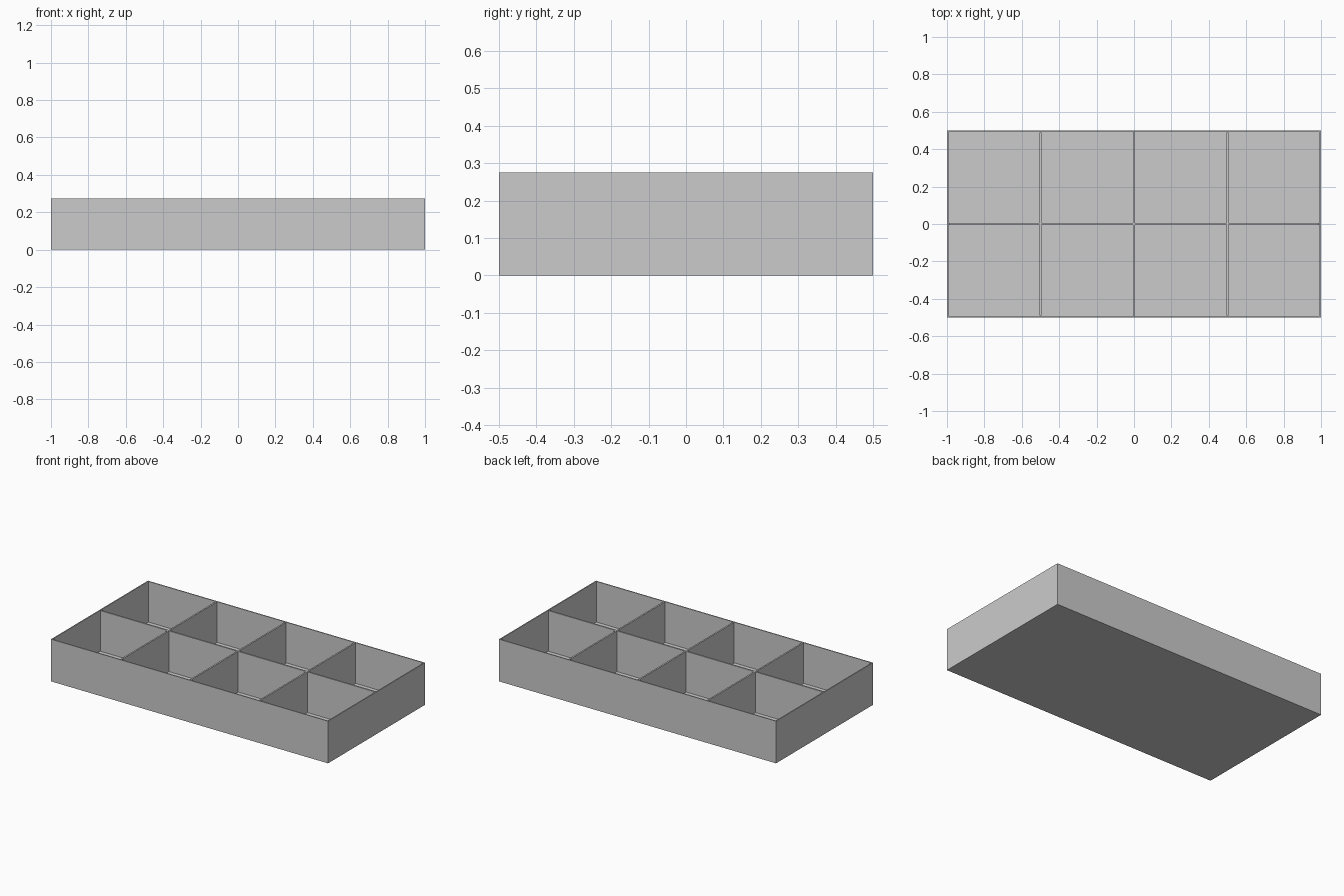
import bpy, bmesh
from mathutils import Matrix

if "Cube" in bpy.data.objects:
    bpy.data.objects.remove(bpy.data.objects["Cube"])

L, W, H = 2.0, 1.0, 0.275   # outer size
T = 0.01                    # wall, divider and floor thickness


def make_object(name, bm):
    mesh = bpy.data.meshes.new(name)
    bm.to_mesh(mesh)
    bm.free()
    obj = bpy.data.objects.new(name, mesh)
    bpy.context.collection.objects.link(obj)
    return obj


def box_bm(size, centre):
    bm = bmesh.new()
    bmesh.ops.create_cube(bm, size=1.0, matrix=Matrix.Translation(centre) @ Matrix.Diagonal((*size, 1)))
    return bm


# Open tray: top face inset to the wall thickness, then pushed down to the floor
bm = box_bm((L, W, H), (0, 0, H / 2))
top = max(bm.faces, key=lambda f: f.calc_center_median().z)
bmesh.ops.inset_region(bm, faces=[top], thickness=T)
inner = bmesh.ops.extrude_discrete_faces(bm, faces=[top])["faces"]
bmesh.ops.translate(bm, verts=inner[0].verts, vec=(0, 0, T - H))
make_object("tray", bm)

# Long divider down the middle
z, h = (H + T) / 2, H - T
make_object("long_divider", box_bm((L - 2 * T, T, h), (0, 0, z)))

# Cross dividers, one half on each side of the long divider
half = W / 2 - 1.5 * T
for i, x in enumerate((-0.5, 0.0, 0.5), 1):
    for side, s in (("front", -1), ("back", 1)):
        y = s * (T / 2 + half / 2)
        make_object(f"{side}_cross_divider_{i}", box_bm((T, half, h), (x, y, z)))
